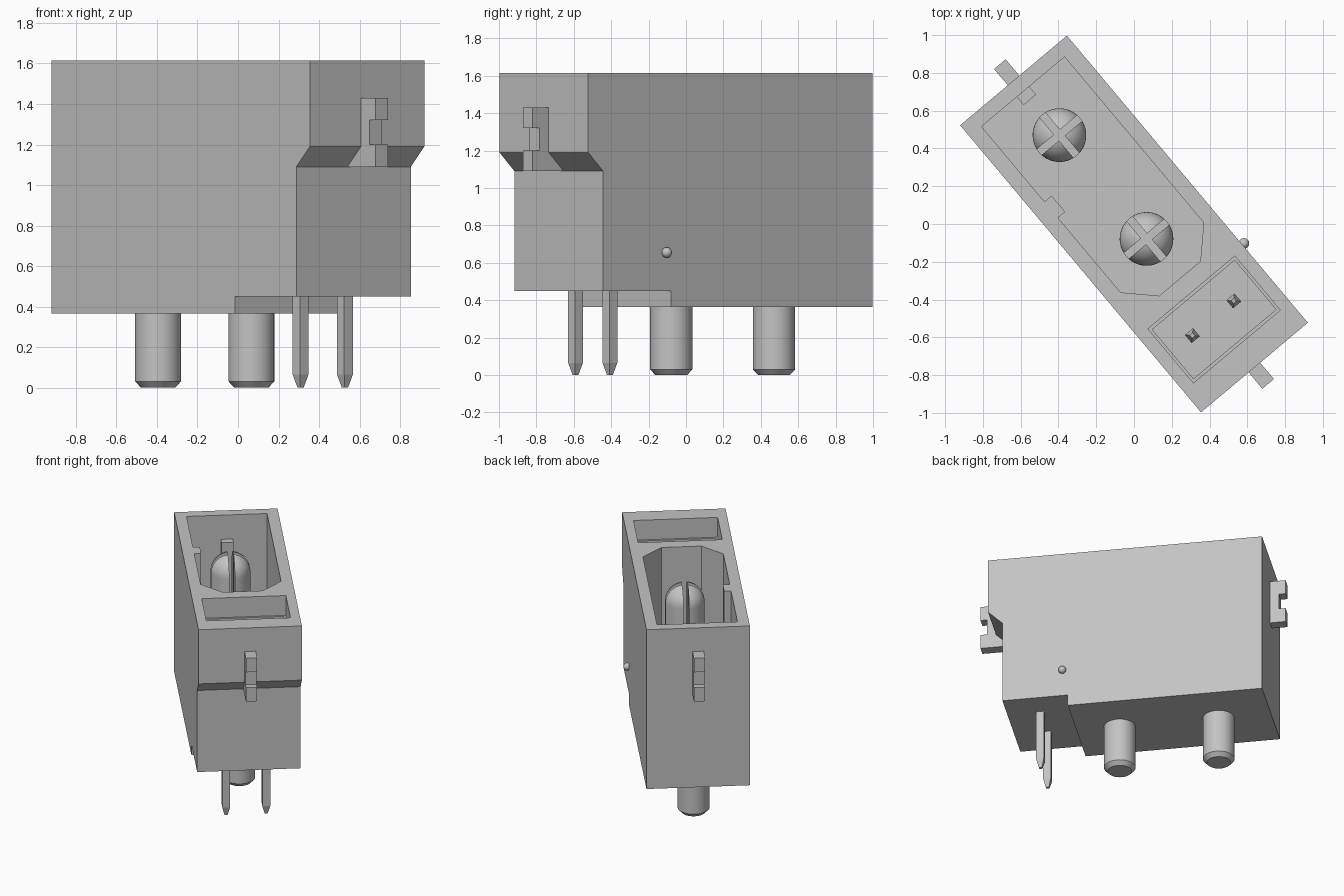
import bpy, bmesh, math
from mathutils import Matrix, Vector

cube = bpy.data.objects.get("Cube")
if cube:
    bpy.data.objects.remove(cube, do_unlink=True)

# Everything is laid out along a long axis u (x) and short axis v (y), then turned
TURN = Matrix.Rotation(math.radians(-50), 4, 'Z')
TOP = 1.615

grey = bpy.data.materials.new("light_grey")
grey.use_nodes = True
colour = (0.55, 0.55, 0.55, 1)
grey.diffuse_color = colour
grey.node_tree.nodes["Principled BSDF"].inputs["Base Color"].default_value = colour


def finish(name, bm):
    bmesh.ops.recalc_face_normals(bm, faces=bm.faces)
    bm.transform(TURN)
    mesh = bpy.data.meshes.new(name)
    bm.to_mesh(mesh)
    bm.free()
    mesh.materials.append(grey)
    ob = bpy.data.objects.new(name, mesh)
    bpy.context.collection.objects.link(ob)
    return ob


def extrude(name, points, offset):
    """Extrude a closed polygon of 3D points."""
    bm = bmesh.new()
    face = bm.faces.new([bm.verts.new(p) for p in points])
    moved = bmesh.ops.extrude_face_region(bm, geom=[face])["geom"]
    verts = [g for g in moved if isinstance(g, bmesh.types.BMVert)]
    bmesh.ops.translate(bm, verts=verts, vec=Vector(offset))
    return finish(name, bm)


def side_profile(name, points, half):
    return extrude(name, [(u, -half, z) for u, z in points], (0, 2 * half, 0))


def plan_profile(name, points, z0, z1):
    return extrude(name, [(u, v, z0) for u, v in points], (0, 0, z1 - z0))


def box(name, u0, u1, v0, v1, z0, z1):
    return plan_profile(name, [(u0, v0), (u1, v0), (u1, v1), (u0, v1)], z0, z1)


def cut(ob, cutter):
    """Apply a boolean difference and delete the cutter."""
    cutter.hide_render = True
    mod = ob.modifiers.new("cut", 'BOOLEAN')
    mod.operation = 'DIFFERENCE'
    mod.solver = 'EXACT'
    mod.object = cutter
    graph = bpy.context.evaluated_depsgraph_get()
    mesh = bpy.data.meshes.new_from_object(ob.evaluated_get(graph))
    ob.modifiers.clear()
    ob.data = mesh
    bpy.data.objects.remove(cutter, do_unlink=True)


def smooth(ob):
    bpy.ops.object.select_all(action='DESELECT')
    ob.select_set(True)
    bpy.context.view_layer.objects.active = ob
    bpy.ops.object.shade_smooth_by_angle(angle=math.radians(30))


def lathe(name, profile, u, v=0):
    bm = bmesh.new()
    verts = [bm.verts.new((r, 0, z)) for r, z in profile]
    edges = [bm.edges.new(pair) for pair in zip(verts, verts[1:])]
    bmesh.ops.spin(bm, geom=verts + edges, axis=(0, 0, 1), cent=(0, 0, 0),
                   steps=48, angle=math.tau)
    bmesh.ops.remove_doubles(bm, verts=bm.verts, dist=0.0005)
    bm.transform(Matrix.Translation((u, v, 0)))
    return finish(name, bm)


# Housing with a stepped underside and a recessed lower end
housing = side_profile("housing", [
    (-0.992, 0.365), (0.415, 0.365), (0.415, 0.45), (0.888, 0.45),
    (0.888, 1.09), (0.992, 1.19), (0.992, TOP), (-0.992, TOP)], 0.369)

# Power socket, with a full-height key rib on one long wall
cut(housing, plan_profile("power_socket_cutter", [
    (-0.914, -0.287), (-0.395, -0.287), (-0.395, -0.238), (-0.284, -0.238),
    (-0.284, -0.287), (0.232, -0.287), (0.377, -0.142), (0.377, 0.142),
    (0.232, 0.287), (-0.914, 0.287)], 0.6, TOP + 0.1))

# Signal socket with a shallow ledge
cut(housing, box("ledge_cutter", 0.473, 0.847, -0.3, 0.3, 1.46, TOP + 0.1))
cut(housing, box("signal_socket_cutter", 0.49, 0.83, -0.285, 0.285, 0.7, TOP))

# Shorter rib on the end wall of the power socket
box("end_rib", -0.93, -0.858, -0.043, 0.043, 0.58, 1.425)

# Power pins: round split dome above, thinner chamfered solder post below
R, DOME_Z = 0.142, 1.315
dome = [(R * math.cos(a), DOME_Z + R * math.sin(a))
        for a in (math.pi / 2 * i / 12 for i in range(12))]
for number, u in enumerate((-0.614, 0.103), 1):
    pin = lathe(f"power_pin_{number}", [
        (0, 0), (0.085, 0), (0.113, 0.03), (0.113, 0.5), (R, 0.5)]
        + dome + [(0, DOME_Z + R)], u)
    cut(pin, box("slot_cutter", u - 0.2, u + 0.2, -0.02, 0.02, 0.8, 1.6))
    cut(pin, box("slot_cutter", u - 0.02, u + 0.02, -0.2, 0.2, 0.8, 1.6))
    smooth(pin)

# Square signal pins tapered at both ends
for side, v in (("right", -0.143), ("left", 0.143)):
    bm = bmesh.new()
    rings = []
    for half, z in ((0.011, 0), (0.028, 0.065), (0.028, 1.2), (0.01, 1.27)):
        rings.append([bm.verts.new((0.651 + half * a, v + half * b, z))
                      for a, b in ((-1, -1), (1, -1), (1, 1), (-1, 1))])
    for low, high in zip(rings, rings[1:]):
        for i in range(4):
            j = (i + 1) % 4
            bm.faces.new((low[i], low[j], high[j], high[i]))
    bm.faces.new(rings[0])
    bm.faces.new(rings[-1])
    finish(f"signal_pin_{side}", bm)

# Notched catches on both ends
for name, sign in (("front_catch", 1), ("back_catch", -1)):
    side_profile(name, [(sign * u, z) for u, z in (
        (0.88, 1.09), (1.105, 1.09), (1.105, 1.2), (1.057, 1.2),
        (1.057, 1.32), (1.105, 1.32), (1.105, 1.43), (0.98, 1.43),
        (0.98, 1.19), (0.88, 1.1))], 0.04)

# Small round marker on the long side
bm = bmesh.new()
bmesh.ops.create_uvsphere(bm, u_segments=20, v_segments=12, radius=0.028,
                          matrix=Matrix.Translation((0.453, 0.38, 0.655)))
smooth(finish("marker_bump", bm))
